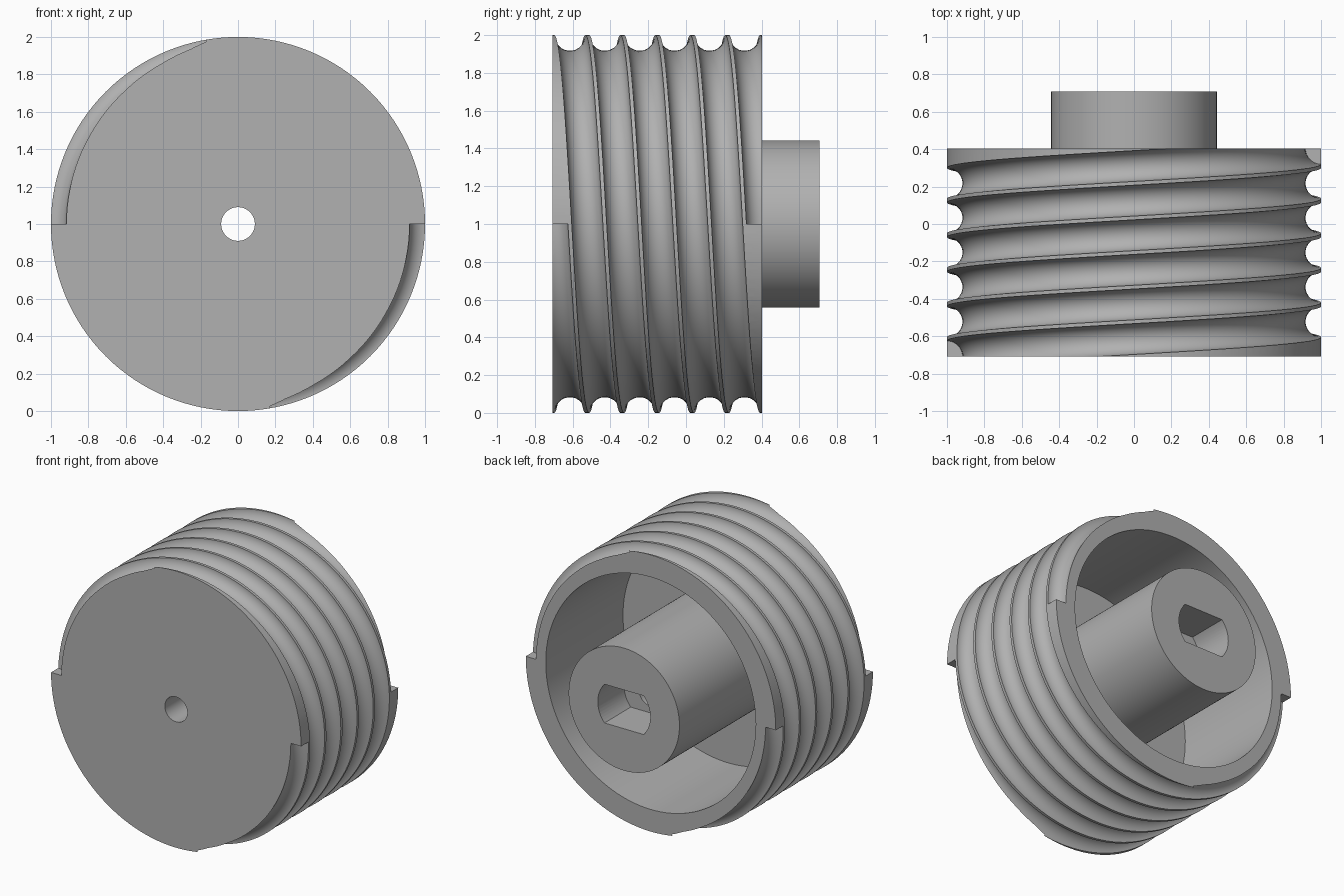
import bpy, bmesh, math

if "Cube" in bpy.data.objects:
    bpy.data.objects.remove(bpy.data.objects["Cube"])

FRONT, BACK, HUB_END = -0.7075, 0.4025, 0.7075   # positions along the axle (y)
CAVITY_FLOOR = -0.48
TURNS, STEPS = 3, 128                            # turns per groove, segments per turn
GROOVE_R, RING = 0.083, 24

grey = bpy.data.materials.new("plain_grey")
grey.diffuse_color = (0.44, 0.44, 0.44, 1)
grey.use_nodes = True
grey.node_tree.nodes["Principled BSDF"].inputs["Base Color"].default_value = grey.diffuse_color


def make_object(name, bm):
    # triangulated solid with outward normals
    bmesh.ops.triangulate(bm, faces=bm.faces[:])
    bmesh.ops.recalc_face_normals(bm, faces=bm.faces[:])
    if bm.calc_volume(signed=True) < 0:
        bmesh.ops.reverse_faces(bm, faces=bm.faces[:])
    mesh = bpy.data.meshes.new(name)
    bm.to_mesh(mesh)
    bm.free()
    mesh.materials.append(grey)
    ob = bpy.data.objects.new(name, mesh)
    bpy.context.collection.objects.link(ob)
    return ob


def polar(r, y, a):
    # angle runs clockwise seen from the front, starting at the left
    return (-r * math.cos(a), y, 1 + r * math.sin(a))


def bridge(bm, a, b):
    n = len(a)
    for i in range(n):
        bm.faces.new((a[i], a[(i + 1) % n], b[(i + 1) % n], b[i]))


# drum: revolved section with open back cavity, centre hub and axle hole
profile = [(0.09, FRONT), (1, FRONT), (1, BACK), (0.84, BACK),
           (0.84, CAVITY_FLOOR), (0.443, CAVITY_FLOOR), (0.443, HUB_END), (0.09, HUB_END)]
bm = bmesh.new()
loops = [[bm.verts.new(polar(r, y, math.tau * i / STEPS)) for r, y in profile]
         for i in range(STEPS)]
for i in range(STEPS):
    bridge(bm, loops[i], loops[(i + 1) % STEPS])
drum = make_object("worm_drum", bm)


# helical groove cutters, two starts half a turn apart
def groove_cutter(name, start):
    bm = bmesh.new()
    rings = []
    for i in range(TURNS * STEPS + 1):
        a = start + math.tau * i / STEPS
        y = FRONT + (BACK - FRONT) * i / (TURNS * STEPS)
        ring = []
        for k in range(RING):
            t = math.tau * (k + 0.5) / RING
            ring.append(bm.verts.new(polar(1 + GROOVE_R * math.cos(t),
                                           y + GROOVE_R * math.sin(t), a)))
        rings.append(ring)
    for a, b in zip(rings, rings[1:]):
        bridge(bm, a, b)
    bm.faces.new(rings[0])
    bm.faces.new(rings[-1])
    return make_object(name, bm)


# shaft socket cutter: round hole with two flats
def socket_cutter(radius, half_flat, y0, y1):
    lim = math.asin(half_flat / radius)
    arc = [-lim + 2 * lim * i / 16 for i in range(17)]
    arc += [a + math.pi for a in arc]
    bm = bmesh.new()
    ends = [[bm.verts.new(polar(radius, y, a)) for a in arc] for y in (y0, y1)]
    bridge(bm, *ends)
    for e in ends:
        bm.faces.new(e)
    return make_object("socket_cutter", bm)


cutters = [groove_cutter("groove_cutter_a", 0),
           groove_cutter("groove_cutter_b", math.pi),
           socket_cutter(0.21, 0.14, HUB_END - 0.30, HUB_END + 0.1)]
for c in cutters:
    mod = drum.modifiers.new(c.name, 'BOOLEAN')
    mod.operation, mod.solver, mod.object = 'DIFFERENCE', 'MANIFOLD', c

# bake the cuts, then drop the cutters
bpy.context.view_layer.objects.active = drum
drum.select_set(True)
for c in cutters:
    bpy.ops.object.modifier_apply(modifier=c.name)
for c in cutters:
    bpy.data.objects.remove(c)
bpy.ops.object.shade_smooth_by_angle(angle=math.radians(30))
